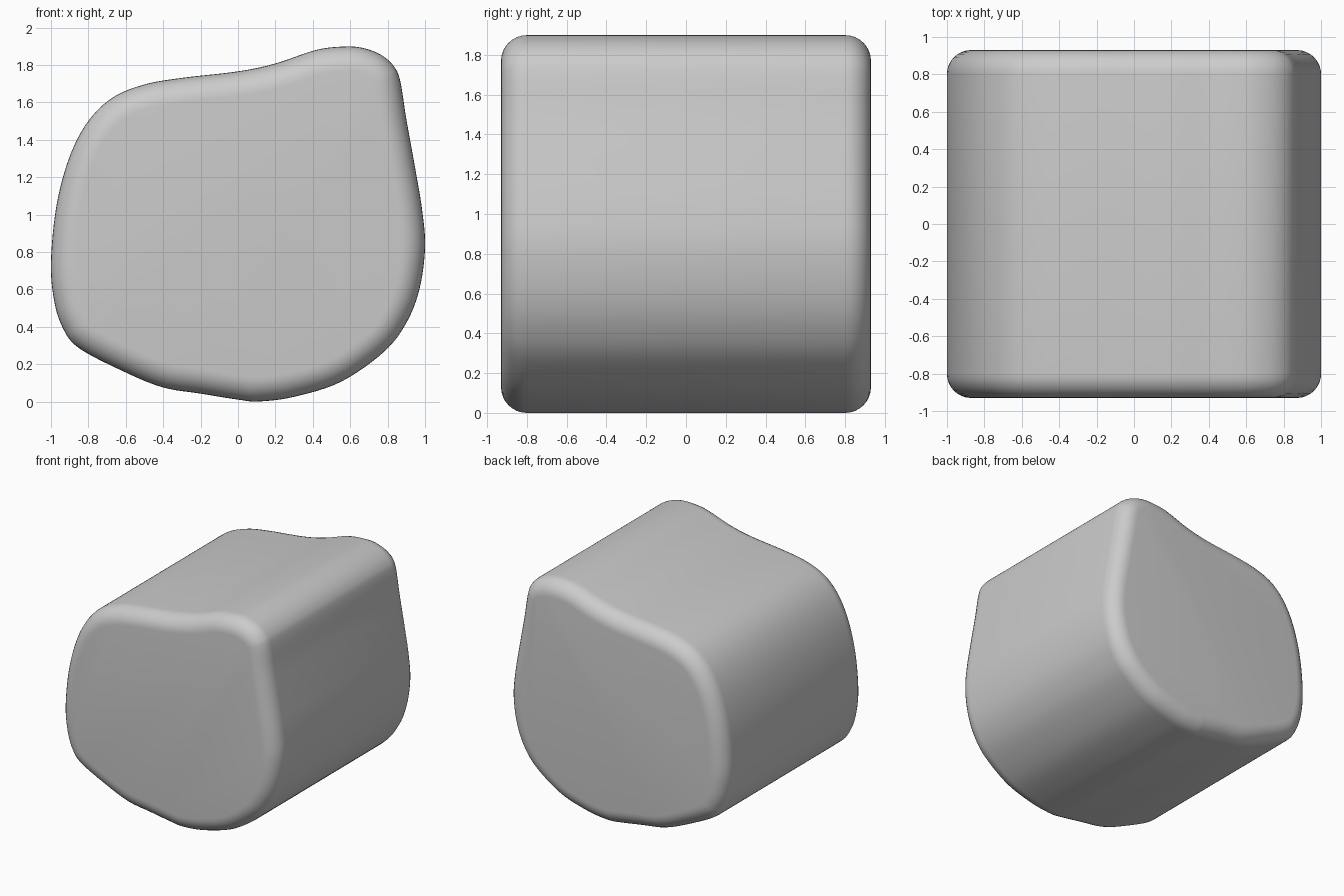
import bpy, bmesh, math
from mathutils import Vector

if "Cube" in bpy.data.objects:
    bpy.data.objects.remove(bpy.data.objects["Cube"])

# Outline seen from the front (x, z), counter-clockwise from the bottom
OUTLINE = [(0.11, 0), (0.3, 0.025), (0.55, 0.105), (0.78, 0.265), (0.9, 0.42), (0.97, 0.6),
           (1.0, 0.82), (0.985, 1.02), (0.945, 1.26), (0.9, 1.51), (0.868, 1.71), (0.835, 1.79),
           (0.77, 1.85), (0.68, 1.887), (0.58, 1.898), (0.42, 1.88), (0.2, 1.807), (0, 1.765),
           (-0.3, 1.73), (-0.5, 1.695), (-0.67, 1.625), (-0.8, 1.5), (-0.9, 1.31), (-0.97, 1.05),
           (-1.0, 0.75), (-0.985, 0.55), (-0.94, 0.4), (-0.85, 0.285), (-0.6, 0.155),
           (-0.4, 0.075), (-0.2, 0.042), (0, 0.01)]
HALF_DEPTH, RADIUS, STEPS, ARC = 0.93, 0.13, 6, 8


def smooth_outline(pts):
    """Closed Catmull-Rom curve through the points."""
    p, out, n = [Vector(q) for q in pts], [], len(pts)
    for i in range(n):
        a, b, c, d = (p[(i + k) % n] for k in (-1, 0, 1, 2))
        for s in range(STEPS):
            t = s / STEPS
            out.append(0.5 * (2*b + (c - a)*t + (2*a - 5*b + 4*c - d)*t*t
                              + (3*b - a - 3*c + d)*t**3))
    return out


curve = smooth_outline(OUTLINE)
n = len(curve)
inward = []
for i in range(n):
    tangent = curve[(i + 3) % n] - curve[i - 3]
    inward.append(Vector((-tangent.y, tangent.x)).normalized())

# Rounded rim: depth and inset for each ring, front to back
half = [(-HALF_DEPTH + RADIUS * (1 - math.sin(a)), RADIUS * (1 - math.cos(a)))
        for a in (math.pi / 2 * (1 - k / ARC) for k in range(ARC + 1))]
rings = half + [(-y, inset) for y, inset in reversed(half)]

# Body: bridge the rings and cap both ends
bm = bmesh.new()
loops = []
for y, inset in rings:
    pts = [c + m * inset for c, m in zip(curve, inward)]
    loops.append([bm.verts.new((p.x, y, p.y)) for p in pts])
for a, b in zip(loops, loops[1:]):
    for i in range(n):
        j = (i + 1) % n
        bm.faces.new((a[i], a[j], b[j], b[i]))
bm.faces.new(loops[0])
bm.faces.new(loops[-1][::-1])
bmesh.ops.recalc_face_normals(bm, faces=bm.faces)
low = min(v.co.z for v in bm.verts)
for v in bm.verts:
    v.co.z -= low

mesh = bpy.data.meshes.new("rounded_block")
bm.to_mesh(mesh)
bm.free()
block = bpy.data.objects.new("rounded_block", mesh)
bpy.context.collection.objects.link(block)
bpy.context.view_layer.objects.active = block
block.select_set(True)
bpy.ops.object.shade_smooth_by_angle(angle=math.radians(40))
